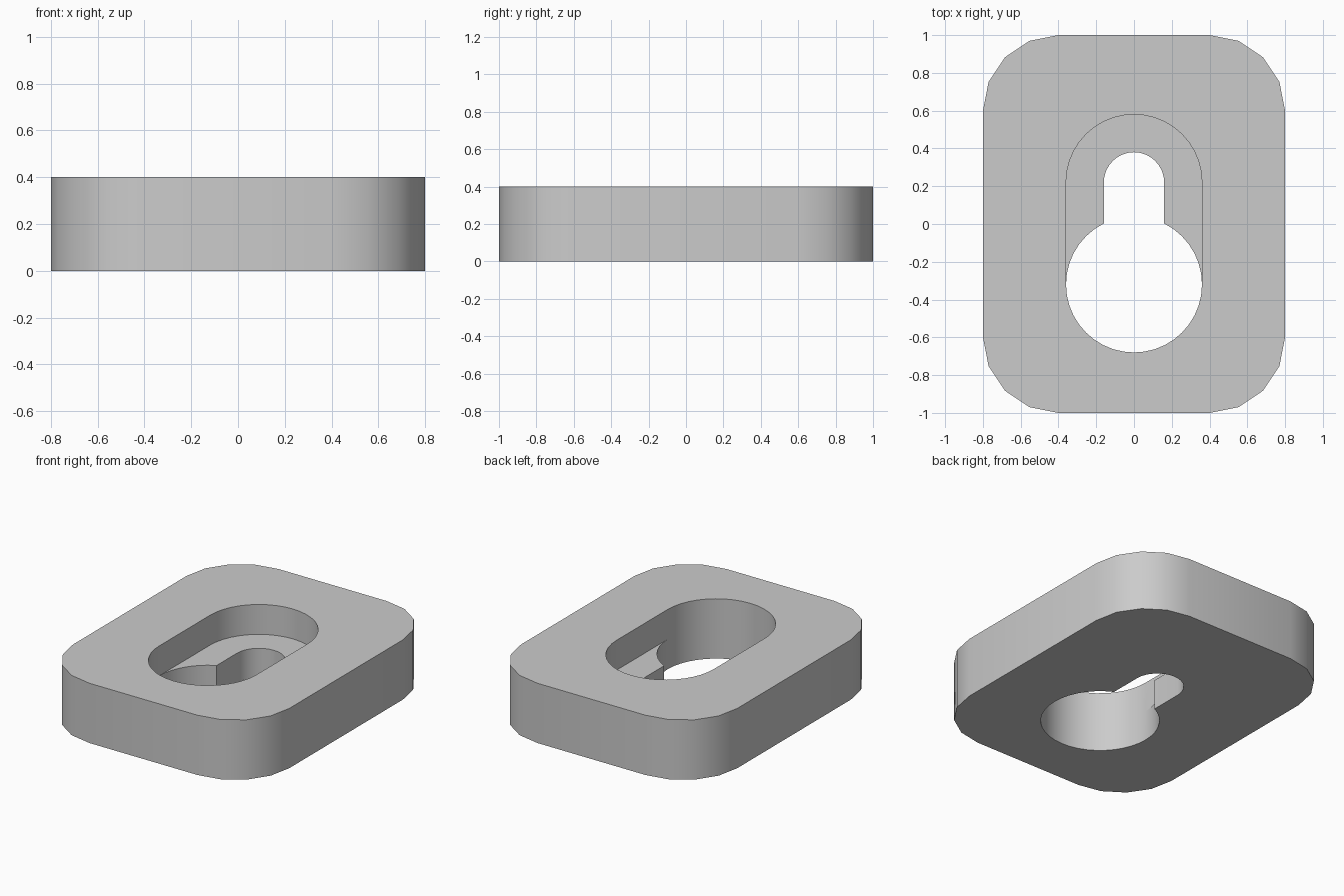
import bpy, bmesh
from math import radians, sin, cos, asin, pi

cube = bpy.data.objects.get("Cube")
if cube:
    bpy.data.objects.remove(cube, do_unlink=True)

HEIGHT, LEDGE = 0.4, 0.2
WIDE, NARROW = 0.36, 0.16       # radii of the head hole and the shank slot
HEAD_Y, SLOT_Y = -0.32, 0.22    # centres of the two rounded ends


def arc(cx, cy, r, start, end, steps):
    """Points along an arc, angles in radians from +x."""
    angles = [start + (end - start) * i / steps for i in range(steps + 1)]
    return [(cx + r * cos(a), cy + r * sin(a)) for a in angles]


# Right-hand half outlines, each running from the front centre to the back
outer = ([(0, -1)] + arc(0.4, -0.6, 0.4, -pi / 2, 0, 4)
         + arc(0.4, 0.6, 0.4, 0, pi / 2, 4) + [(0, 1)])
head = arc(0, HEAD_Y, WIDE, -pi / 2, 0, 10)
pocket_end = arc(0, SLOT_Y, WIDE, 0, pi / 2, 10)
junction = pi / 2 - asin(NARROW / WIDE)
keyhole_end = (arc(0, HEAD_Y, WIDE, 0, junction, 7)[1:]
               + arc(0, SLOT_Y, NARROW, 0, pi / 2, 8))

bm = bmesh.new()


def face(points):
    bm.faces.new([bm.verts.new(p) for p in points])


def cap(path_a, path_b, z):
    face([(x, y, z) for x, y in path_a + path_b[::-1]])


def wall(path, low, high):
    for (ax, ay), (bx, by) in zip(path, path[1:]):
        face([(ax, ay, low), (bx, by, low), (bx, by, high), (ax, ay, high)])


# Flat faces: underside, top and the ledge inside the pocket
cap(outer, head + keyhole_end, 0)
cap(outer, head + pocket_end, HEIGHT)
cap(head[-1:] + pocket_end, keyhole_end, LEDGE)

# Upright walls
wall(outer, 0, HEIGHT)
wall(head, 0, LEDGE)
wall(head, LEDGE, HEIGHT)
wall(head[-1:] + keyhole_end, 0, LEDGE)
wall(head[-1:] + pocket_end, LEDGE, HEIGHT)

# Mirror to the other half, then weld
mirrored = bmesh.ops.duplicate(bm, geom=bm.verts[:] + bm.edges[:] + bm.faces[:])
for item in mirrored["geom"]:
    if isinstance(item, bmesh.types.BMVert):
        item.co.x *= -1
bmesh.ops.remove_doubles(bm, verts=bm.verts[:], dist=0.0005)
bmesh.ops.recalc_face_normals(bm, faces=bm.faces[:])

mesh = bpy.data.meshes.new("keyhole_plate")
bm.to_mesh(mesh)
bm.free()
plate = bpy.data.objects.new("keyhole_plate", mesh)
bpy.context.collection.objects.link(plate)

# Plain grey material
grey = bpy.data.materials.new("light_grey")
grey.use_nodes = True
colour = (0.6, 0.6, 0.6, 1)
grey.diffuse_color = colour
grey.node_tree.nodes["Principled BSDF"].inputs["Base Color"].default_value = colour
mesh.materials.append(grey)

# Smooth rounded walls with sharp rims
bpy.ops.object.select_all(action="DESELECT")
plate.select_set(True)
bpy.context.view_layer.objects.active = plate
bpy.ops.object.shade_smooth_by_angle(angle=radians(30))
